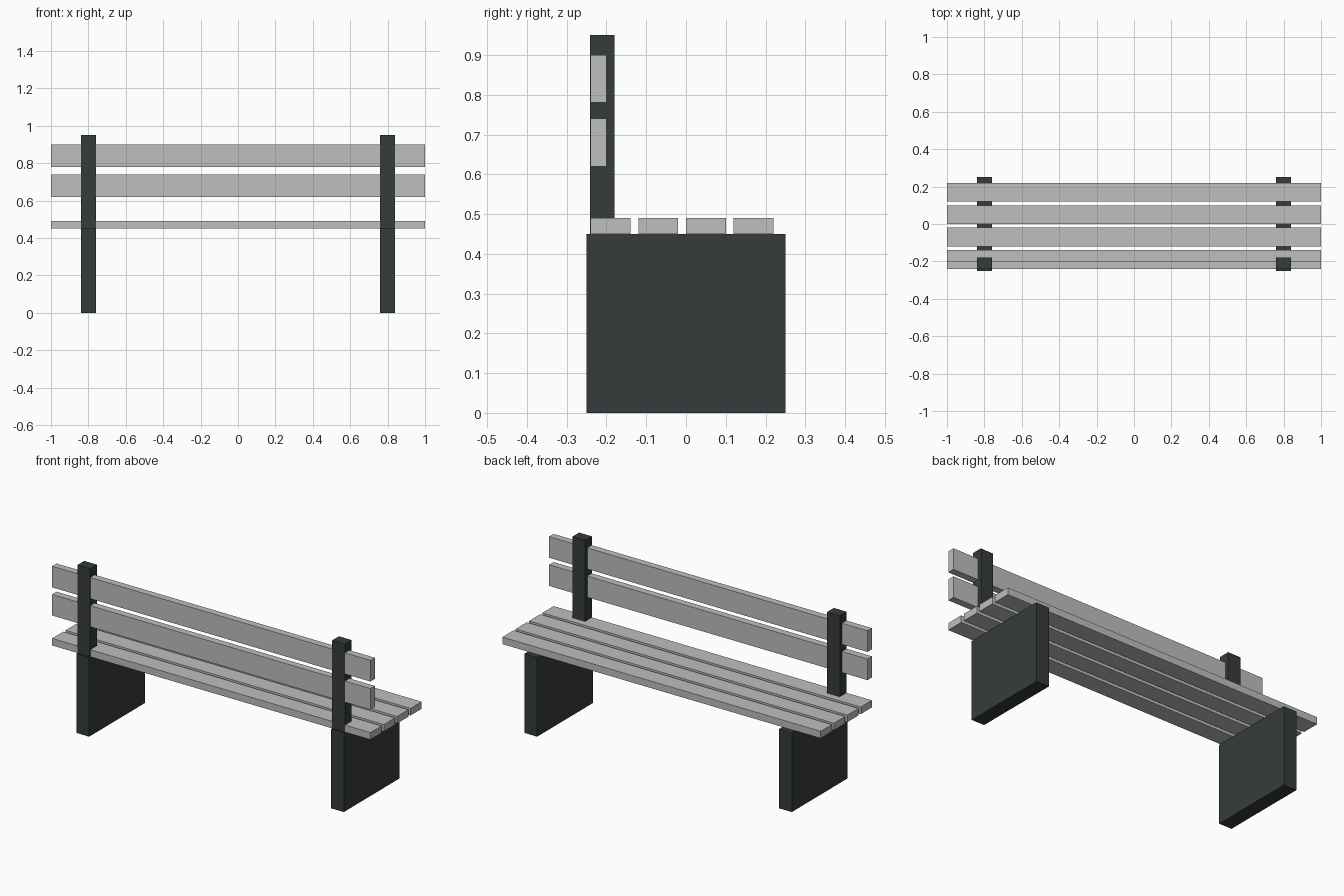
import bpy

cube = bpy.data.objects.get("Cube")
if cube:
    bpy.data.objects.remove(cube, do_unlink=True)


def make_material(name, rgb):
    mat = bpy.data.materials.new(name)
    mat.use_nodes = True
    color = (*rgb, 1.0)
    mat.diffuse_color = color
    mat.node_tree.nodes["Principled BSDF"].inputs["Base Color"].default_value = color
    return mat


def make_box(name, x, y, z, mat):
    """Box spanning the (low, high) range on each axis."""
    spans = (x, y, z)
    bpy.ops.mesh.primitive_cube_add(size=1, location=[(a + b) / 2 for a, b in spans])
    obj = bpy.context.object
    obj.name = name
    obj.scale = [b - a for a, b in spans]
    bpy.ops.object.transform_apply(location=False, rotation=False, scale=True)
    obj.data.materials.append(mat)
    return obj


slat_grey = make_material("slat grey", (0.52, 0.52, 0.52))
frame_dark = make_material("dark green grey", (0.036, 0.045, 0.044))

SEAT_Z = 0.45
LENGTH = (-1, 1)

# Seat slats
for i in range(4):
    y = -0.24 + i * 0.12
    make_box(f"seat_slat_{i + 1}", LENGTH, (y, y + 0.10), (SEAT_Z, SEAT_Z + 0.04), slat_grey)

# Backrest slats
for name, z in (("lower", 0.62), ("upper", 0.78)):
    make_box(f"{name}_back_slat", LENGTH, (-0.24, -0.20), (z, z + 0.12), slat_grey)

# Panel legs and backrest posts; posts sit a hair proud of the slats
for side, cx in (("right", -0.8), ("left", 0.8)):
    x = (cx - 0.04, cx + 0.04)
    make_box(f"{side}_leg", x, (-0.25, 0.25), (0, SEAT_Z), frame_dark)
    make_box(f"{side}_back_post", x, (-0.241, -0.18), (SEAT_Z, 0.95), frame_dark)
